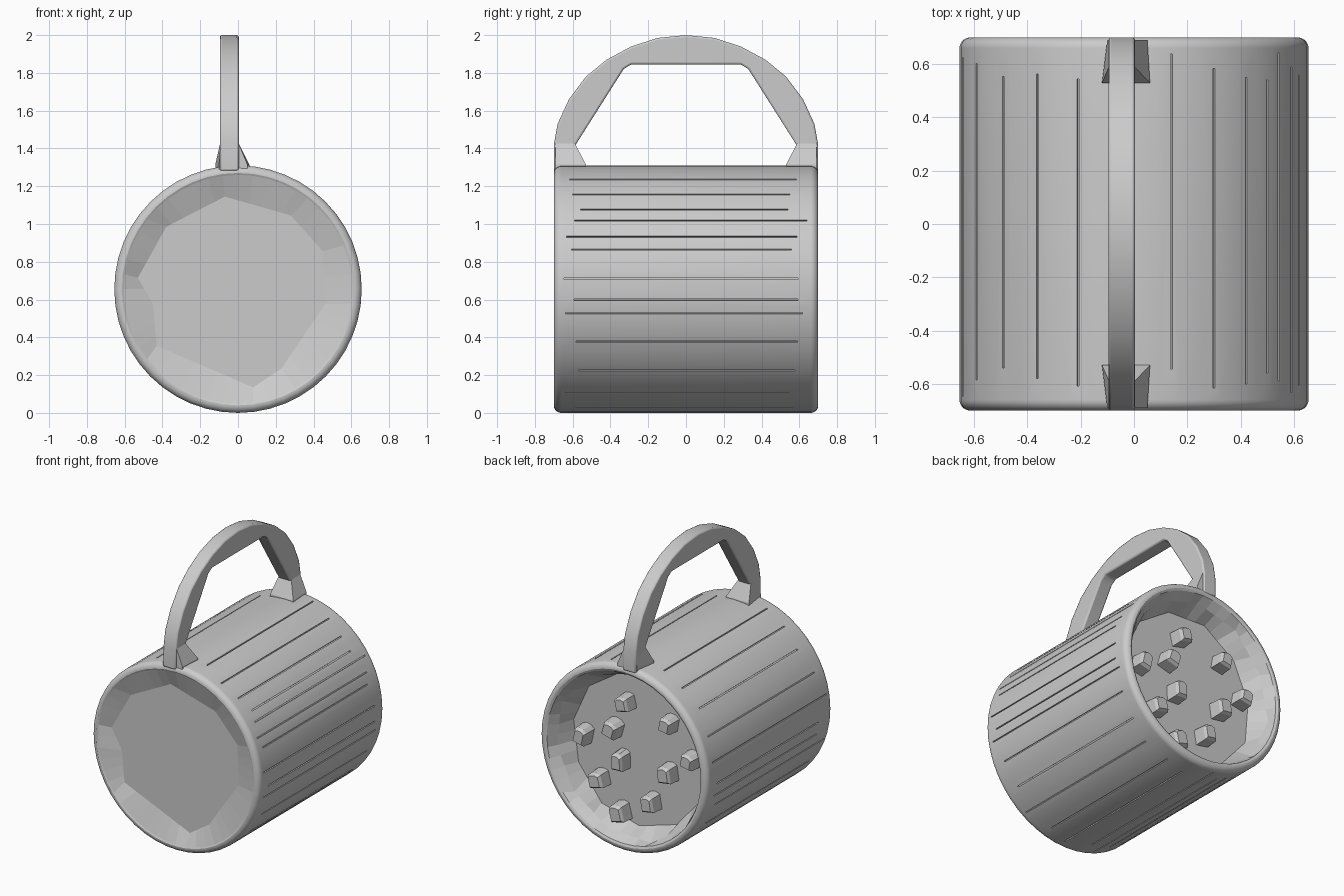
import bpy, bmesh, math, random
from mathutils import Vector, Matrix

random.seed(4)
if "Cube" in bpy.data.objects:
    bpy.data.objects.remove(bpy.data.objects["Cube"], do_unlink=True)

RADIUS, HALF, SEGMENTS, ROUND = 0.655, 0.70, 48, 0.04

grey = bpy.data.materials.new("plain grey")
grey.use_nodes = True
grey.diffuse_color = (0.6, 0.6, 0.6, 1)
grey.node_tree.nodes["Principled BSDF"].inputs["Base Color"].default_value = (0.6, 0.6, 0.6, 1)


def finish(name, bm):
    bmesh.ops.recalc_face_normals(bm, faces=bm.faces)
    mesh = bpy.data.meshes.new(name)
    bm.to_mesh(mesh)
    bm.free()
    mesh.materials.append(grey)
    obj = bpy.data.objects.new(name, mesh)
    bpy.context.collection.objects.link(obj)
    return obj


def activate(obj):
    bpy.ops.object.select_all(action='DESELECT')
    obj.select_set(True)
    bpy.context.view_layer.objects.active = obj


def smooth(obj, degrees):
    activate(obj)
    bpy.ops.object.shade_smooth_by_angle(angle=math.radians(degrees))


def loft(rings):
    """Join equal-length point rings and cap both ends."""
    bm = bmesh.new()
    rows = [[bm.verts.new(p) for p in ring] for ring in rings]
    for a, b in zip(rows, rows[1:]):
        for i in range(len(a)):
            j = (i + 1) % len(a)
            bm.faces.new((a[i], a[j], b[j], b[i]))
    bm.faces.new(rows[0])
    bm.faces.new(rows[-1])
    return bm


def ring(y, corners=None, radius=1.0):
    """A circle around the mug axis, or the outline of a polygon sampled on it."""
    angles = [math.tau * i / SEGMENTS for i in range(SEGMENTS)]
    radii = [radius] * SEGMENTS
    if corners:
        # Snap the nearest sample to each corner so the facets stay crisp
        for x, z in corners:
            a = math.atan2(x, z) % math.tau
            i = round(a / math.tau * SEGMENTS)
            angles[i % SEGMENTS] = a - math.tau if i == SEGMENTS else a
        for i, a in enumerate(angles):
            u = Vector((math.sin(a), math.cos(a)))
            for p, q in zip(corners, corners[1:] + corners[:1]):
                p, e = Vector(p), Vector(q) - Vector(p)
                across = u.cross(e)
                if abs(across) < 1e-9:
                    continue
                t, hit = p.cross(u) / across, p.cross(e) / across
                if hit > 0 and -1e-5 <= t <= 1 + 1e-5:
                    radii[i] = hit
                    break
    return [(r * math.sin(a), y, RADIUS + r * math.cos(a)) for a, r in zip(angles, radii)]


def rough_polygon(sides, radius, turn):
    result = []
    for i in range(sides):
        a = math.tau * (i + turn) / sides
        r = radius * random.uniform(0.97, 1.03)
        result.append((r * math.sin(a), r * math.cos(a)))
    return result


# Body: rounded drum with a shallow faceted base and a deeper faceted mouth
base_outline = [(-.07, .49), (.28, .39), (.45, .2), (.46, -.08), (.23, -.42),
                (.08, -.52), (-.43, -.3), (-.45, -.08), (-.53, .06), (-.38, .33)]
edge = [(HALF - ROUND + ROUND * math.sin(k * math.pi / 16),
         RADIUS - ROUND + ROUND * math.cos(k * math.pi / 16)) for k in range(9)]
rings = [ring(-0.65, base_outline), ring(-0.695, radius=0.605)]
rings += [ring(-y, radius=r) for y, r in reversed(edge)]
rings += [ring(y, radius=r) for y, r in edge]
rings += [ring(0.693, radius=0.60),
          ring(0.63, rough_polygon(11, 0.585, 0)),
          ring(0.52, rough_polygon(11, 0.53, 0.5))]
body = finish("mug_body", loft(rings))

# Long thin grooves between the staves, leaving the strip under the handle clear
bm = bmesh.new()
for i in range(1, SEGMENTS - 2):
    if i % 2 == 0 and random.random() < 0.65:
        continue
    a = math.tau * (i + random.choice((0.35, 0.5, 0.65))) / SEGMENTS
    start, end = random.uniform(-0.655, -0.54), random.uniform(0.54, 0.655)
    turn = Matrix.Translation((0, 0, RADIUS)) @ Matrix.Rotation(a, 4, 'Y')
    place = Matrix.Translation((0, (start + end) / 2, RADIUS))
    size = Matrix.Diagonal((0.008, end - start, 0.024, 1))
    bmesh.ops.create_cube(bm, size=1, matrix=turn @ place @ size)
cutter = finish("groove_cutter", bm)
cutter.hide_render = True
cut = body.modifiers.new("grooves", 'BOOLEAN')
cut.operation, cut.solver, cut.object = 'DIFFERENCE', 'EXACT', cutter
activate(body)
bpy.ops.object.modifier_apply(modifier=cut.name)
bpy.data.objects.remove(cutter, do_unlink=True)
smooth(body, 14)

# Flat facets inside the base and the mouth
for face in body.data.polygons:
    c = face.center
    if abs(c.y) > 0.5 and math.hypot(c.x, c.z - RADIUS) < 0.605:
        face.use_smooth = False

# Handle: half profile mirrored into an arch and given thickness
outer = [(-.70, 1.28), (-.70, 1.42), (-.68, 1.53), (-.62, 1.66), (-.53, 1.78),
         (-.42, 1.87), (-.29, 1.94), (-.15, 1.985), (0, 2.0)]
inner = [(-.59, 1.28), (-.59, 1.41), (-.33, 1.82), (-.29, 1.845)]
outline = outer + [(-y, z) for y, z in reversed(outer[:-1])]
outline += [(-y, z) for y, z in inner] + inner[::-1]
handle = finish("handle", loft([[(x, y, z) for y, z in outline] for x in (-0.096, 0.004)]))
soft = handle.modifiers.new("soft edges", 'BEVEL')
soft.width, soft.segments = 0.01, 2
smooth(handle, 30)

# Flared feet where the handle meets the body
for name, s in (("front_handle_foot", -1), ("back_handle_foot", 1)):
    low = [(-.12, .53), (.06, .53), (.05, .69), (-.10, .69)]
    high = [(-.094, .59), (.002, .59), (.002, .69), (-.094, .69)]
    finish(name, loft([[(x, s * y, z) for x, y in level]
                       for level, z in ((low, 1.275), (low, 1.315), (high, 1.43))]))

# Small chunks standing on the floor of the mouth
spots = [(.08, .325), (.175, .12), (-.26, .265), (.405, .015), (.115, -.09),
         (.285, -.265), (-.25, -.085), (-.43, .055), (.12, -.455), (-.12, -.325)]
for n, (x, z) in enumerate(spots):
    w, h = random.uniform(.045, .055), random.uniform(.05, .065)
    spin = Matrix.Rotation(random.uniform(-0.3, 0.3), 3, 'Y')
    corners = [(-w, -h), (w, -h), (w, h * 0.7), (w * 0.4, h), (-w * 0.4, h), (-w, h * 0.7)]
    levels = []
    for y, k in ((0.51, 1.0), (0.605, 0.92), (0.625, 0.7)):
        levels.append([spin @ Vector((a * k, 0, b * k)) + Vector((x, y, RADIUS + z))
                       for a, b in corners])
    finish(f"mouth_chunk_{n + 1}", loft(levels))
